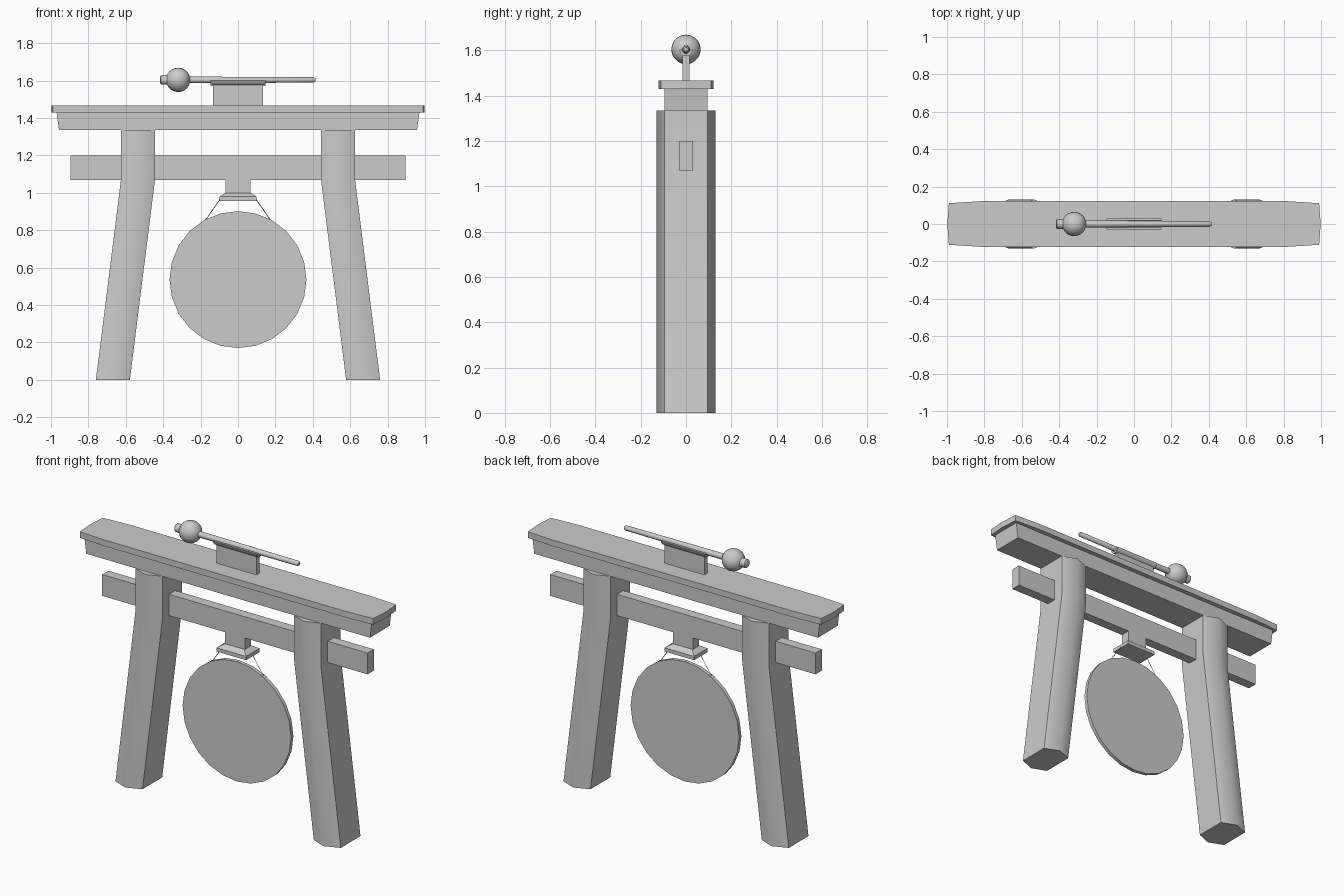
import bpy, math
from mathutils import Vector

if "Cube" in bpy.data.objects:
    bpy.data.objects.remove(bpy.data.objects["Cube"])


def add(name, verts, faces, smooth=False):
    me = bpy.data.meshes.new(name)
    me.from_pydata([tuple(v) for v in verts], [], faces)
    me.update()
    ob = bpy.data.objects.new(name, me)
    bpy.context.collection.objects.link(ob)
    if smooth:
        bpy.ops.object.select_all(action='DESELECT')
        ob.select_set(True)
        bpy.context.view_layer.objects.active = ob
        bpy.ops.object.shade_smooth_by_angle(angle=math.radians(45))
    return ob


def loft(name, rings, smooth=False):
    # skin through equal-length counter-clockwise rings and cap both ends
    n, m = len(rings[0]), len(rings)
    verts = [v for r in rings for v in r]
    faces = [(k * n + i, k * n + (i + 1) % n, (k + 1) * n + (i + 1) % n, (k + 1) * n + i)
             for k in range(m - 1) for i in range(n)]
    faces += [tuple(reversed(range(n))), tuple(range((m - 1) * n, m * n))]
    return add(name, verts, faces, smooth)


def rect(x, y, z):
    return [(-x, -y, z), (x, -y, z), (x, y, z), (-x, y, z)]


def lathe_x(name, profile, z, sides):
    # revolve (x, radius) pairs around a horizontal axis along x
    rings = [[(x, r * math.cos(2 * math.pi * i / sides), z + r * math.sin(2 * math.pi * i / sides))
              for i in range(sides)] for x, r in profile]
    return loft(name, rings, True)


# Legs: six-sided posts, splayed below the tie beam
section = [(-.091, -.095), (0, -.131), (.091, -.095), (.091, .095), (0, .131), (-.091, .095)]
for side, s in (("left", -1), ("right", 1)):
    loft(side + "_leg", [[(s * c + x, y, z) for x, y in section]
                         for c, z in ((.669, 0), (.535, 1.07), (.535, 1.335))], True)

# Lintel and roof board with slightly bowed ends
loft("lintel", [rect(.957, .095, 1.335), rect(.97, .095, 1.43)])
half = [(.82, -.122), (.99, -.111), (.998, 0), (.99, .111), (.82, .122)]
outline = half + [(-x, -y) for x, y in half]
loft("roof_board", [[(x, y, z) for x, y in outline] for z in (1.43, 1.467)])

# Tie beam, hanger block and flared hanger foot
loft("tie_beam", [rect(.895, .03, 1.07), rect(.895, .03, 1.2)])
loft("hanger_block", [rect(.067, .03, .995), rect(.067, .03, 1.07)])
loft("hanger_foot", [rect(.1, .065, .957), rect(.1, .065, .98), rect(.067, .035, 1.0)])

# Gong disc
N, R = 24, .366
loft("gong", [[(R * math.cos(2 * math.pi * i / N), y, .536 + R * math.sin(2 * math.pi * i / N))
               for i in range(N)] for y in (.011, -.011)], True)

# Cords
for side, s in (("left", -1), ("right", 1)):
    a, b = Vector((s * .18, 0, .845)), Vector((s * .097, 0, .965))
    d = (b - a).normalized()
    u = Vector((0, 1, 0))
    w = d.cross(u)
    loft(side + "_cord", [[p + .002 * (u * math.cos(t * math.pi / 2) + w * math.sin(t * math.pi / 2))
                           for t in range(4)] for p in (a, b)])

# Mallet stand with a half-round cradle
loft("mallet_stand", [rect(.134, .015, 1.467), rect(.134, .015, 1.578)])
arc = [math.pi + i * math.pi / 6 for i in range(7)]
trough = [(.03 * math.cos(t), 1.604 + .03 * math.sin(t)) for t in arc]
trough += [(.018 * math.cos(t), 1.604 + .018 * math.sin(t)) for t in reversed(arc)]
n = len(trough)
verts = [(x, y, z) for x in (-.148, .148) for y, z in trough]
faces = [(i, (i + 1) % n, n + (i + 1) % n, n + i) for i in range(n)]
for i in range(6):
    j = n - 1 - i
    faces += [(i, j, j - 1, i + 1), (n + i, n + i + 1, n + j - 1, n + j)]
add("mallet_cradle", verts, faces, True)

# Mallet: handle, round head and end knob
lathe_x("mallet_handle", [(-.4, .019), (-.15, .018), (.405, .015), (.414, .009)], 1.604, 10)
lathe_x("mallet_head", [(-.32 - .065 * math.cos(math.pi * i / 12),
                         max(.065 * math.sin(math.pi * i / 12), .001)) for i in range(13)], 1.604, 20)
lathe_x("mallet_knob", [(-.416, .02), (-.411, .026), (-.37, .027)], 1.604, 10)
